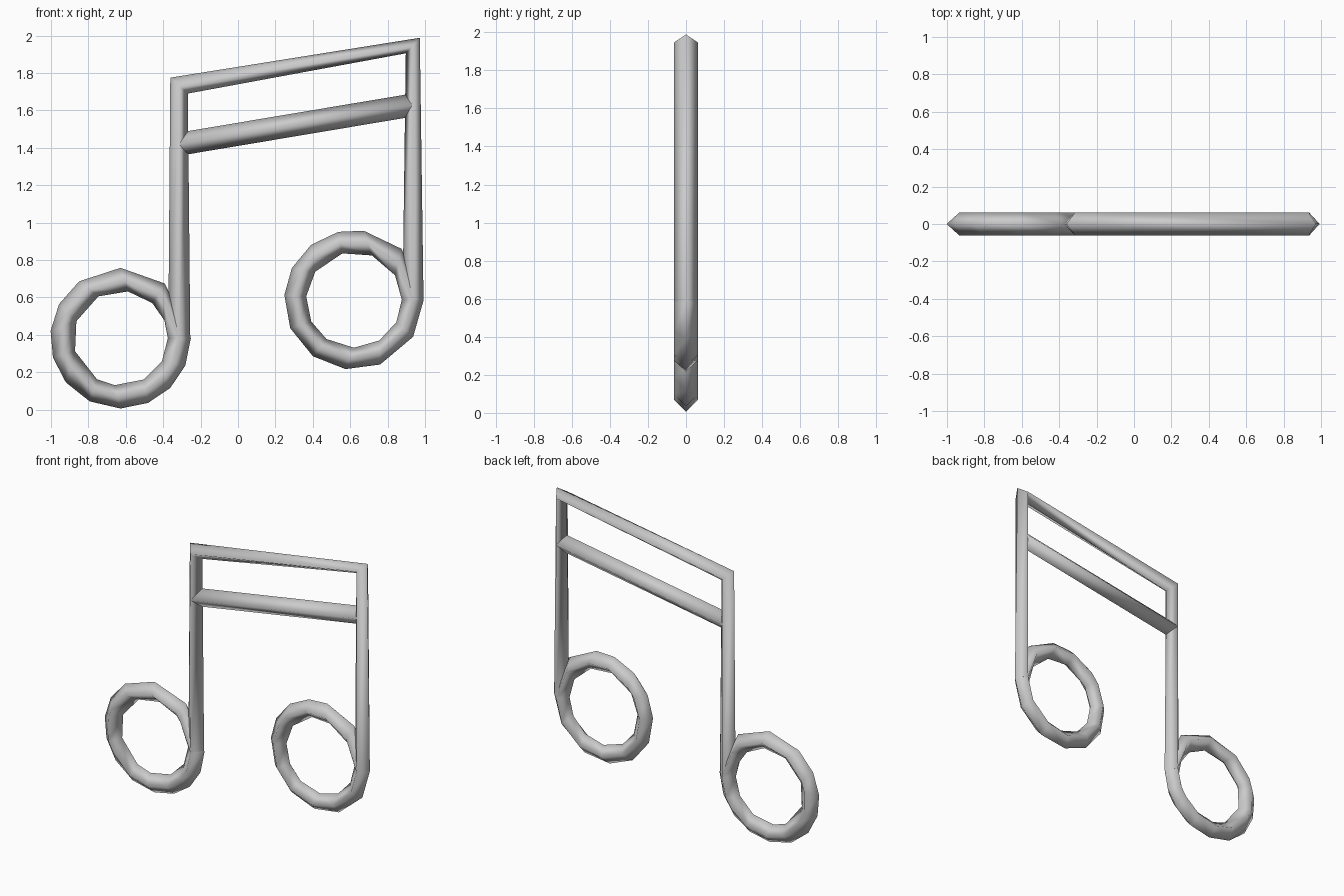
import bpy, bmesh, math

if "Cube" in bpy.data.objects:
    bpy.data.objects.remove(bpy.data.objects["Cube"])

HALF_DEPTH = 0.062  # half thickness of every tube along y

grey = bpy.data.materials.new("light grey")
grey.diffuse_color = (0.6, 0.6, 0.6, 1)
grey.use_nodes = True
grey.node_tree.nodes["Principled BSDF"].inputs["Base Color"].default_value = grey.diffuse_color


def tube(name, stations, closed=False):
    """Sweep a diamond section through pairs of (outer, inner) xz points."""
    bm = bmesh.new()
    loops = []
    for (ox, oz), (ix, iz) in stations:
        mx, mz = (ox + ix) / 2, (oz + iz) / 2
        section = [(ox, 0, oz), (mx, -HALF_DEPTH, mz),
                   (ix, 0, iz), (mx, HALF_DEPTH, mz)]
        loops.append([bm.verts.new(p) for p in section])
    for i in range(len(loops) if closed else len(loops) - 1):
        a, b = loops[i], loops[(i + 1) % len(loops)]
        for k in range(4):
            n = (k + 1) % 4
            bm.faces.new((a[k], a[n], b[n], b[k]))
    if not closed:
        bm.faces.new(loops[0])
        bm.faces.new(loops[-1][::-1])
    bmesh.ops.remove_doubles(bm, verts=bm.verts, dist=1e-4)
    bmesh.ops.recalc_face_normals(bm, faces=bm.faces)
    for f in bm.faces:
        f.smooth = len(f.verts) < 4 or closed or not all(
            v in loops[0] or v in loops[-1] for v in f.verts) or len(loops) == 2
    mesh = bpy.data.meshes.new(name)
    bm.to_mesh(mesh)
    bm.free()
    mesh.materials.append(grey)
    obj = bpy.data.objects.new(name, mesh)
    bpy.context.collection.objects.link(obj)
    return obj


def ring(name, cx, cz, outer_r, inner_r, angles):
    """Irregular faceted ring; angles are clockwise (outer, inner) degrees."""
    def point(r, deg):
        a = math.radians(-deg)
        return cx + r * math.cos(a), cz + r * math.sin(a)
    tube(name, [(point(outer_r, o), point(inner_r, i)) for o, i in angles], True)


# Round note heads
ring("left_note_head", -0.628, 0.382, 0.376, 0.253,
     [(0, 0), (23, 29), (45, 29), (67, 61), (90, 97), (116, 120), (141, 164),
      (164, 164), (186, 201), (209, 201), (234, 242), (270, 279),
      (309, 312), (309, 338)])
ring("right_note_head", 0.62, 0.587, 0.373, 0.256,
     [(0, 0), (32, 28), (68, 58), (97, 90), (126, 125), (156, 153), (184, 184),
      (207, 216), (232, 216), (257, 256), (278, 292), (313, 329)])

# Both stems and the top beam form one mitred frame
tube("stems_and_top_beam", [
    ((-0.373, 0.38), (-0.255, 0.37)),
    ((-0.362, 1.775), (-0.268, 1.69)),
    ((0.972, 1.988), (0.897, 1.905)),
    ((0.992, 0.583), (0.88, 0.59))])

# Lower beam between the stems
tube("lower_beam", [((-0.31, 1.482), (-0.31, 1.358)),
                    ((0.93, 1.69), (0.93, 1.566))])
